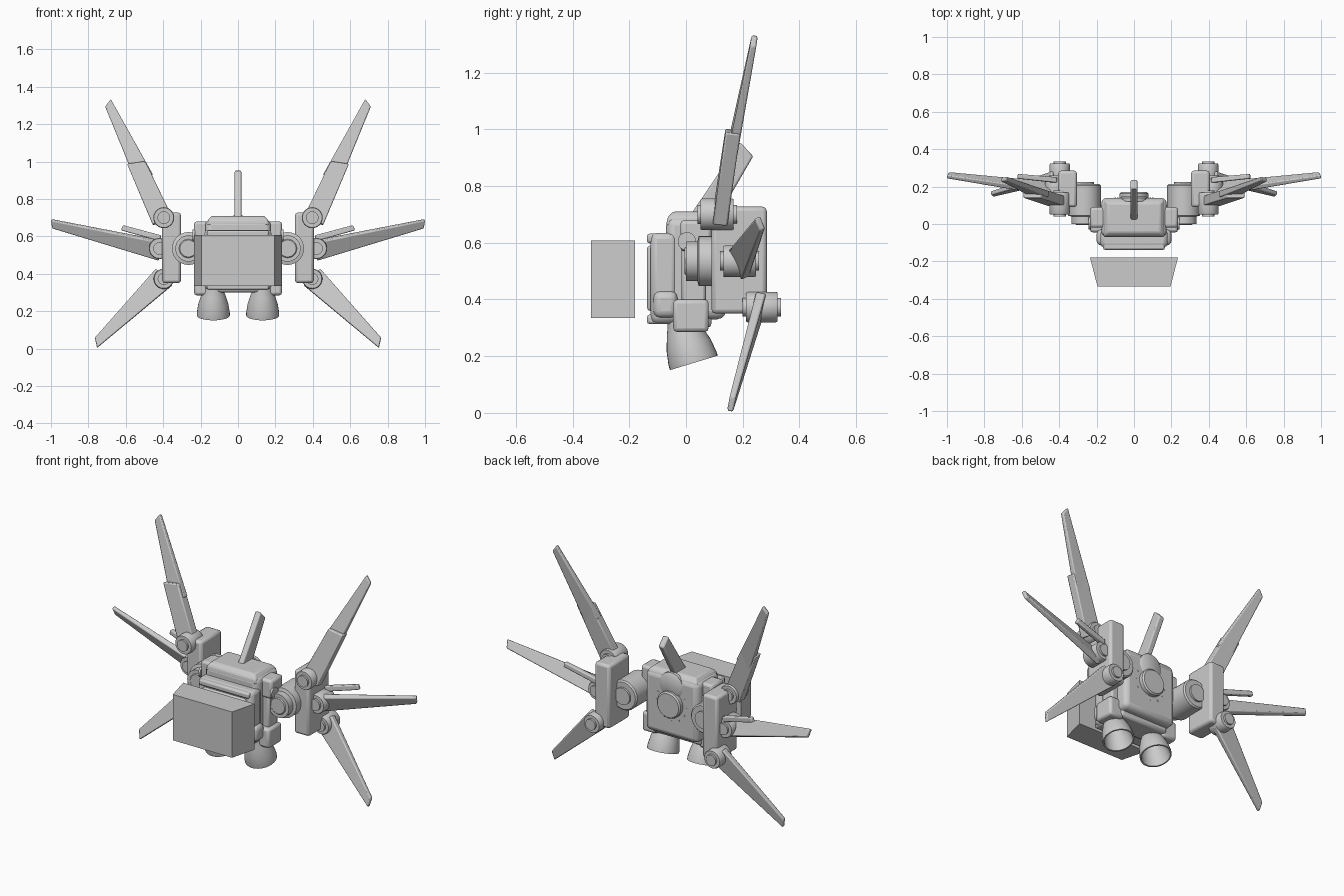
import bpy, bmesh, math
from mathutils import Vector

old = bpy.data.objects.get("Cube")
if old:
    bpy.data.objects.remove(old)

grey = bpy.data.materials.new("light_grey")
grey.use_nodes = True
COLOUR = (0.6, 0.6, 0.6, 1)
grey.diffuse_color = COLOUR
grey.node_tree.nodes["Principled BSDF"].inputs["Base Color"].default_value = COLOUR


def finish(name, bm, bevel=0.0, segments=2):
    bmesh.ops.recalc_face_normals(bm, faces=bm.faces[:])
    mesh = bpy.data.meshes.new(name)
    bm.to_mesh(mesh)
    bm.free()
    mesh.materials.append(grey)
    ob = bpy.data.objects.new(name, mesh)
    bpy.context.collection.objects.link(ob)
    bpy.ops.object.select_all(action='DESELECT')
    ob.select_set(True)
    bpy.context.view_layer.objects.active = ob
    bpy.ops.object.shade_smooth_by_angle(angle=math.radians(35))
    if bevel:
        mod = ob.modifiers.new("edge_bevel", 'BEVEL')
        mod.width, mod.segments = bevel, segments
    return ob


def box(name, x, y, z, bevel=0.012, segments=2):
    """Box from (min, max) pairs."""
    bm = bmesh.new()
    bmesh.ops.create_cube(bm, size=1)
    for v in bm.verts:
        for i, (lo, hi) in enumerate((x, y, z)):
            v.co[i] = (lo + hi) / 2 + v.co[i] * (hi - lo)
    return finish(name, bm, bevel, segments)


def hull(name, layers, bevel=0.0):
    """Loft through loops of equal length, capped at both ends."""
    bm = bmesh.new()
    loops = [[bm.verts.new(p) for p in loop] for loop in layers]
    n = len(loops[0])
    for a, b in zip(loops, loops[1:]):
        for i in range(n):
            j = (i + 1) % n
            bm.faces.new((a[i], a[j], b[j], b[i]))
    bm.faces.new(loops[0])
    bm.faces.new(loops[-1])
    return finish(name, bm, bevel)


def lathe(name, profile, start, axis, sides=32):
    """Revolve (radius, distance) points about an axis."""
    bm = bmesh.new()
    turn = Vector((0, 0, 1)).rotation_difference(Vector(axis))
    loops = []
    for r, d in profile:
        ring = []
        for k in range(sides):
            a = math.tau * k / sides
            p = Vector((r * math.cos(a), r * math.sin(a), d))
            ring.append(bm.verts.new(turn @ p + Vector(start)))
        loops.append(ring)
    for a, b in zip(loops, loops[1:]):
        for i in range(sides):
            j = (i + 1) % sides
            bm.faces.new((a[i], a[j], b[j], b[i]))
    bm.faces.new(loops[0])
    bm.faces.new(loops[-1])
    return finish(name, bm)


def pivot(name, x, z, y0, y1, r):
    """Stepped drum running front to back with a boss on each end."""
    length, step = y1 - y0, 0.012
    lathe(name, [(r * .6, 0), (r * .6, step), (r * .94, step), (r, step * 1.5),
                 (r, length - step * 1.5), (r * .94, length - step),
                 (r * .6, length - step), (r * .6, length)], (x, y0, z), (0, 1, 0))


def blade(name, corners, root, tip, s):
    """Tapered slab: two root corners then two tip corners."""
    pts = [Vector((p[0] * s, p[1], p[2])) for p in corners]
    normal = (pts[1] - pts[0]).cross(pts[3] - pts[0]).normalized()
    half = (root, root, tip, tip)
    hull(name, [[p + normal * h * k / 2 for p, h in zip(pts, half)] for k in (-1, 1)], 0.006)


# Central body
box("torso", (-.175, .175), (-.07, .14), (.33, .69), .03, 3)
hull("top_cap", [[(sx * w, y, z) for sx, y in ((-1, f), (1, f), (1, b), (-1, b))]
                 for w, f, b, z in ((.165, -.07, .135, .66), (.16, -.065, .13, .69),
                                    (.14, -.045, .11, .71))], .008)
box("chest_plate", (-.18, .18), (-.125, -.03), (.315, .635), .022)
box("chest_panel", (-.14, .14), (-.137, -.11), (.36, .59), .01)
for z in (.61, .325):
    box("chest_rail", (-.165, .165), (-.138, -.05), (z - .012, z + .022), .01)
box("belly_block", (-.16, .16), (-.06, .09), (.30, .37), .015)
lathe("back_disc", [(.078, 0), (.078, .025), (.07, .033)], (0, .137, .53), (0, 1, 0))
for k in range(12):
    a = math.tau * k / 12
    lathe("back_rivet", [(.005, 0), (.005, .004)],
          (.1 * math.cos(a), .138, .53 + .1 * math.sin(a)), (0, 1, 0), 8)
lathe("fin_socket", [(.075, 0), (.075, .02), (.06, .03)], (0, .12, .64), (0, 1, 0))

# Swept top fin
profile = ((-.01, .66), (.095, .66), (.237, .905), (.19, .955))
hull("top_fin", [[(x, y, z) for y, z in profile] for x in (-.018, .018)], .007)

# Floating front block, wider at its rear
hull("front_block", [[(-w, y, .335), (w, y, .335), (w, y, .608), (-w, y, .608)]
                     for w, y in ((.195, -.335), (.235, -.18))])

for s, side in ((1, "left"), (-1, "right")):
    def span(a, b):
        return tuple(sorted((a * s, b * s)))

    # Side housings and their link to the wing
    box(side + "_upper_housing", span(.14, .235), (-.02, .09), (.57, .68), .014)
    lathe(side + "_housing_cap", [(.032, 0), (.032, .012)], (s * .23, 0.003, .605), (s, 0, 0))
    box(side + "_side_post", span(.15, .215), (-.015, .07), (.38, .59), .01)
    box(side + "_lower_housing", span(.14, .235), (-.045, .08), (.285, .40), .014)
    box(side + "_front_foot", span(.13, .20), (-.115, -.03), (.335, .43), .025, 3)
    lathe(side + "_shoulder_drum", [(.045, -.005), (.05, 0), (.07, 0), (.07, .04), (.088, .045),
          (.088, .205), (.08, .213), (.05, .213), (.05, .225)], (s * .265, 0, .535), (0, 1, 0))
    box(side + "_wing_mount", span(.305, .405), (.09, .285), (.35, .727), .015)

    # Hollow engine bell, tilted to the rear
    lathe(side + "_engine_bell", [(.045, -.03), (.052, 0), (.064, .03), (.08, .08), (.088, .13),
          (.088, .147), (.08, .147), (.07, .08), (.045, .02)],
          (s * .132, -.015, .317), (0, .29, -.957))

    # Wing pivots
    pivot(side + "_top_pivot", s * .397, .70, .04, .18, .056)
    pivot(side + "_middle_pivot", s * .42, .535, .12, .258, .056)
    pivot(side + "_bottom_pivot", s * .397, .373, .20, .335, .054)

    # Wing blades
    blade(side + "_top_blade_root", [(.455, .12, .66), (.355, .12, .71),
          (.495, .165, 1.0), (.592, .165, .985)], .052, .052, s)
    blade(side + "_top_blade", [(.545, .16, .89), (.455, .16, .93),
          (.68, .243, 1.333), (.71, .237, 1.293)], .036, .022, s)
    blade(side + "_middle_blade", [(.42, .21, .475), (.42, .16, .575),
          (1.0, .252, .69), (.992, .27, .645)], .035, .022, s)
    blade(side + "_middle_finger", [(.42, .235, .575), (.41, .235, .605),
          (.615, .255, .66), (.625, .255, .632)], .03, .025, s)
    blade(side + "_bottom_blade", [(.35, .255, .34), (.44, .265, .425),
          (.765, .165, .058), (.753, .155, .004)], .035, .022, s)
